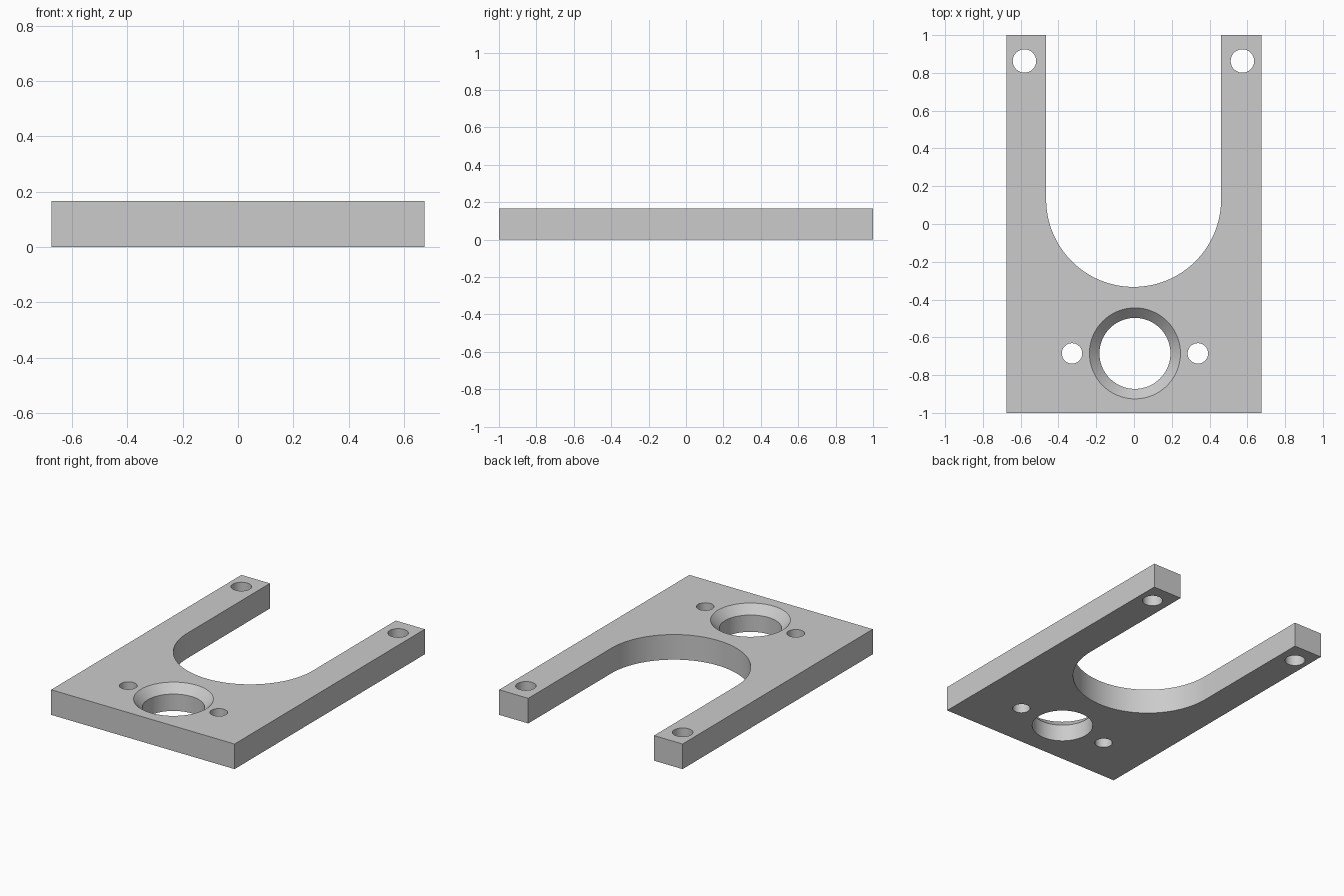
import bpy
import math

THICK = 0.167
HALF_WIDTH = 0.675

cube = bpy.data.objects.get("Cube")
if cube:
    bpy.data.objects.remove(cube, do_unlink=True)

grey = bpy.data.materials.new("plain grey")
grey.use_nodes = True
grey.diffuse_color = (0.6, 0.6, 0.6, 1)
grey.node_tree.nodes["Principled BSDF"].inputs["Base Color"].default_value = (0.6, 0.6, 0.6, 1)


def prism(name, outline, z0, z1):
    """Solid made by extruding a counter-clockwise outline from z0 to z1."""
    n = len(outline)
    verts = [(x, y, z) for z in (z0, z1) for x, y in outline]
    faces = [list(range(n))[::-1], list(range(n, 2 * n))]
    faces += [[i, (i + 1) % n, n + (i + 1) % n, n + i] for i in range(n)]
    mesh = bpy.data.meshes.new(name)
    mesh.from_pydata(verts, [], faces)
    mesh.materials.append(grey)
    obj = bpy.data.objects.new(name, mesh)
    bpy.context.collection.objects.link(obj)
    return obj


def cone(name, x, y, z0, z1, r0, r1, sides=64):
    bpy.ops.mesh.primitive_cone_add(vertices=sides, radius1=r0, radius2=r1,
                                    depth=z1 - z0, location=(x, y, (z0 + z1) / 2))
    obj = bpy.context.object
    obj.name = name
    obj.data.materials.append(grey)
    return obj


def drill(name, x, y, r):
    return cone(name, x, y, -0.1, THICK + 0.1, r, r)


def cut(target, cutter):
    cutter.hide_render = True
    bpy.context.view_layer.objects.active = target
    mod = target.modifiers.new(cutter.name, "BOOLEAN")
    mod.operation = "DIFFERENCE"
    mod.solver = "EXACT"
    mod.object = cutter
    bpy.ops.object.modifier_apply(modifier=mod.name)
    bpy.data.objects.remove(cutter, do_unlink=True)


# Flat plate
w = HALF_WIDTH
plate = prism("forked_plate", [(-w, -1), (w, -1), (w, 1), (-w, 1)], 0, THICK)

# Round-bottomed slot between the two arms
cx, cy, r = -0.002, 0.13, 0.463
steps = 64
slot = [(cx + r * math.cos(a), cy + r * math.sin(a))
        for a in (math.pi + math.pi * i / steps for i in range(steps + 1))]
slot += [(cx + r, 1.2), (cx - r, 1.2)]
cut(plate, prism("slot_cutter", slot, -0.1, THICK + 0.1))

# Arm holes and the pair beside the bore
for side in (-1, 1):
    cut(plate, drill("arm_hole_cutter", -0.003 + side * 0.577, 0.863, 0.062))
    cut(plate, drill("bolt_hole_cutter", 0.005 + side * 0.333, -0.685, 0.054))

# Main bore with a countersunk top edge
bore_r, rim_r, sink, over = 0.188, 0.241, 0.055, 0.02
cut(plate, drill("bore_cutter", 0.005, -0.685, bore_r))
slope = (rim_r - bore_r) / sink
cut(plate, cone("countersink_cutter", 0.005, -0.685, THICK - sink - over, THICK + over,
                bore_r - over * slope, rim_r + over * slope))

# Smooth curved walls, sharp edges
bpy.ops.object.select_all(action="DESELECT")
plate.select_set(True)
bpy.context.view_layer.objects.active = plate
bpy.ops.object.shade_smooth_by_angle(angle=math.radians(30))
